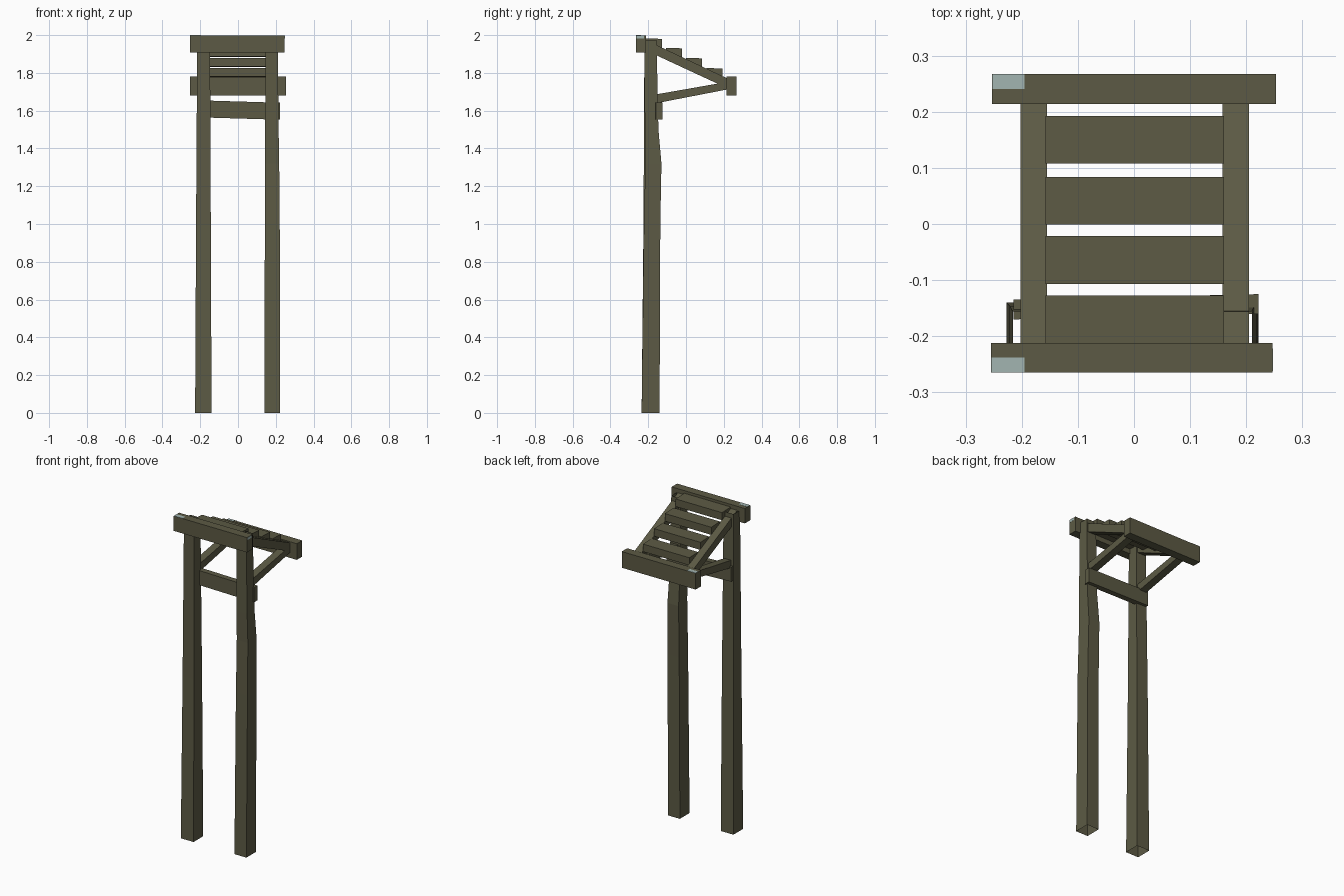
import bpy, bmesh

if "Cube" in bpy.data.objects:
    bpy.data.objects.remove(bpy.data.objects["Cube"])


def material(name, rgb):
    m = bpy.data.materials.new(name)
    m.diffuse_color = (*rgb, 1)
    m.use_nodes = True
    m.node_tree.nodes["Principled BSDF"].inputs["Base Color"].default_value = m.diffuse_color
    return m


WOOD = material("olive_wood", (0.107, 0.102, 0.058))
PALE = material("pale_weathering", (0.36, 0.46, 0.44))


def finish(name, bm, mat):
    bmesh.ops.recalc_face_normals(bm, faces=bm.faces)
    me = bpy.data.meshes.new(name)
    bm.to_mesh(me)
    bm.free()
    me.materials.append(mat)
    ob = bpy.data.objects.new(name, me)
    bpy.context.collection.objects.link(ob)
    return ob


def extrude_x(name, x0, x1, profile, mat=WOOD):
    """Extrude a (y, z) profile between two x positions."""
    bm = bmesh.new()
    a = [bm.verts.new((x0, y, z)) for y, z in profile]
    b = [bm.verts.new((x1, y, z)) for y, z in profile]
    n = len(profile)
    bm.faces.new(a)
    bm.faces.new(b)
    for i in range(n):
        bm.faces.new((a[i], a[(i + 1) % n], b[(i + 1) % n], b[i]))
    return finish(name, bm, mat)


def box(name, x0, x1, y0, y1, z0, z1, mat=WOOD):
    return extrude_x(name, x0, x1, [(y0, z0), (y1, z0), (y1, z1), (y0, z1)], mat)


def open_post(name, rings):
    """Square tube with open ends, rings of (x0, x1, y0, y1, z)."""
    bm = bmesh.new()
    loops = [[bm.verts.new(p) for p in ((x0, y0, z), (x1, y0, z), (x1, y1, z), (x0, y1, z))]
             for x0, x1, y0, y1, z in rings]
    for lo, hi in zip(loops, loops[1:]):
        for i in range(4):
            bm.faces.new((lo[i], lo[(i + 1) % 4], hi[(i + 1) % 4], hi[i]))
    return finish(name, bm, WOOD)


# Tall posts, the right one with a bulge at the back
open_post("left_post", [(-0.227, -0.14, -0.235, -0.14, 0),
                        (-0.222, -0.144, -0.225, -0.146, 1.0),
                        (-0.216, -0.148, -0.22, -0.156, 1.975)])
open_post("right_post", [(0.14, 0.222, -0.235, -0.14, 0),
                         (0.142, 0.221, -0.223, -0.136, 1.0),
                         (0.142, 0.218, -0.215, -0.13, 1.32),
                         (0.144, 0.215, -0.218, -0.146, 1.5),
                         (0.145, 0.21, -0.22, -0.156, 1.975)])

# Horizontal beams at the high and low edges of the roof
box("upper_beam", -0.255, 0.247, -0.265, -0.212, 1.907, 1.999)
box("lower_beam", -0.253, 0.253, 0.214, 0.267, 1.68, 1.78)

# Sloping rafters and the struts that support them
for side, x0, x1 in (("left", -0.202, -0.155), ("right", 0.158, 0.205)):
    extrude_x(side + "_rafter", x0, x1,
              [(-0.215, 1.92), (0.216, 1.72), (0.216, 1.772), (-0.215, 1.975)])
    extrude_x(side + "_strut", x0, x1,
              [(-0.165, 1.638), (0.217, 1.712), (0.217, 1.752), (-0.165, 1.685)])

# Four stepped roof slats
for i, z in enumerate((1.983, 1.933, 1.88, 1.826)):
    y = -0.212 + 0.1055 * i + (0 if i < 3 else 0.003)
    extrude_x(f"roof_slat_{i + 1}", -0.158, 0.16,
              [(y, z - 0.046), (y + 0.085, z - 0.05), (y + 0.085, z - 0.003), (y, z)])

# Tie board across the back of the posts, slightly crooked
tie = box("tie_board", -0.215, 0.222, -0.16, -0.125, 1.56, 1.65)
for v in tie.data.vertices:
    if v.co.x < 0:
        v.co.y -= 0.01
        v.co.z += 0.005
    else:
        v.co.z -= 0.008

# Pale worn corners on the beams
box("upper_beam_worn_corner", -0.254, -0.195, -0.265, -0.238, 1.998, 2.0, PALE)
box("lower_beam_worn_corner", -0.252, -0.195, 0.241, 0.267, 1.779, 1.782, PALE)
box("upper_beam_worn_end", 0.246, 0.248, -0.262, -0.222, 1.982, 1.997, PALE)
